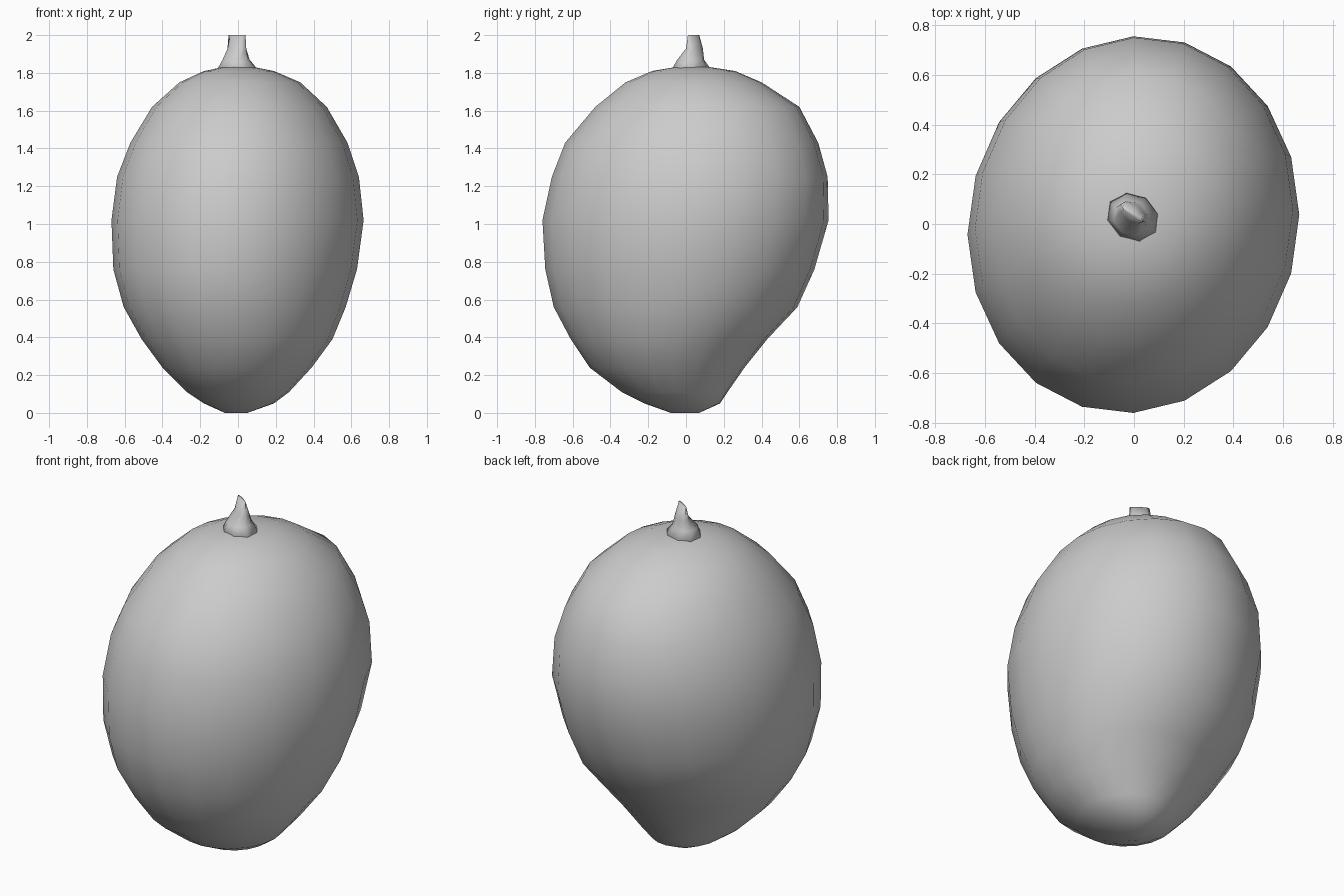
import bpy, bmesh
from math import sin, cos, pi, radians

if "Cube" in bpy.data.objects:
    bpy.data.objects.remove(bpy.data.objects["Cube"])


def loft(name, rings, sides, turn=0.0, skew=0.0):
    """Skin elliptical rings (z, x_min, x_max, y_min, y_max), rotated by turn, capped at both ends."""
    bm = bmesh.new()
    loops = []
    for z, x0, x1, y0, y1 in rings:
        loop = []
        for i in range(sides):
            a = 2 * pi * i / sides
            u, v = (x1 - x0) / 2 * cos(a), (y1 - y0) / 2 * sin(a)
            x = (x0 + x1) / 2 + u * cos(turn) - v * sin(turn)
            y = (y0 + y1) / 2 + u * sin(turn) + v * cos(turn) + skew * u
            loop.append(bm.verts.new((x, y, z)))
        loops.append(loop)
    for low, high in zip(loops, loops[1:]):
        for i in range(sides):
            j = (i + 1) % sides
            bm.faces.new((low[i], low[j], high[j], high[i]))
    bm.faces.new(loops[0][::-1])
    bm.faces.new(loops[-1])
    mesh = bpy.data.meshes.new(name)
    bm.to_mesh(mesh)
    bm.free()
    for p in mesh.polygons:
        p.use_smooth = True
    obj = bpy.data.objects.new(name, mesh)
    bpy.context.collection.objects.link(obj)
    return obj


# Fruit body: egg shape, fuller at the back, with a hollow low on the back
loft("fruit_body", [
    (0.00, -0.07, 0.05, -0.08, 0.07),
    (0.05, -0.18, 0.19, -0.22, 0.18),
    (0.11, -0.27, 0.27, -0.34, 0.22),
    (0.24, -0.40, 0.39, -0.51, 0.31),
    (0.39, -0.51, 0.50, -0.61, 0.43),
    (0.56, -0.605, 0.57, -0.70, 0.59),
    (0.76, -0.66, 0.63, -0.745, 0.68),
    (1.02, -0.67, 0.665, -0.76, 0.755),
    (1.25, -0.64, 0.64, -0.71, 0.75),
    (1.43, -0.57, 0.58, -0.64, 0.70),
    (1.62, -0.455, 0.47, -0.48, 0.60),
    (1.75, -0.31, 0.33, -0.32, 0.40),
    (1.81, -0.18, 0.19, -0.18, 0.26),
    (1.83, -0.08, 0.09, -0.06, 0.13),
], 20, skew=0.06)

# Stem: flared foot narrowing to a thin diagonal wedge
loft("stem", [
    (1.80, -0.13, 0.13, -0.08, 0.14),
    (1.87, -0.085, 0.065, -0.045, 0.095),
    (1.93, -0.066, 0.054, 0.01, 0.08),
    (2.00, -0.059, 0.049, 0.03, 0.05),
], 8, turn=radians(-34))
